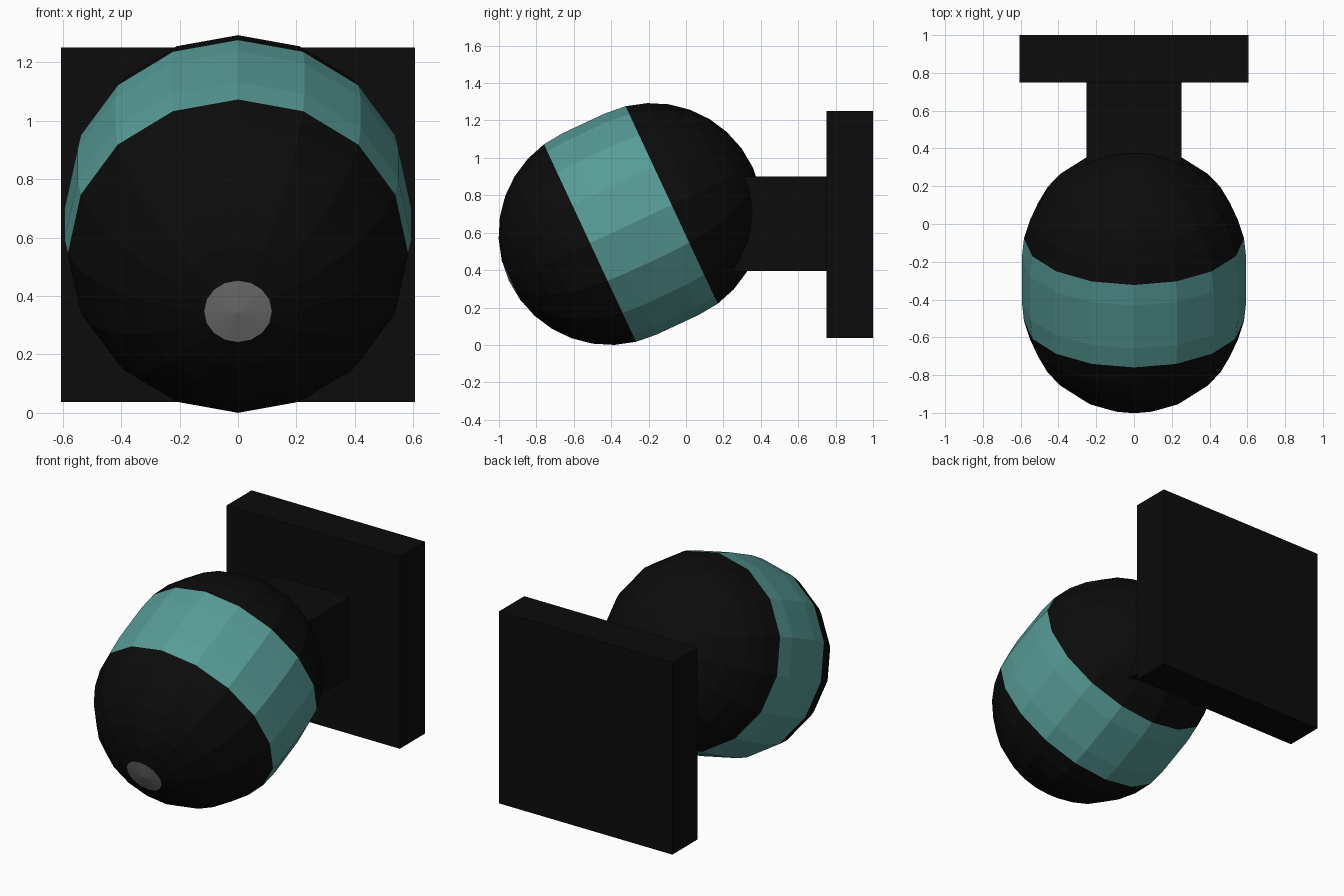
import bpy, bmesh, math
from mathutils import Matrix

if "Cube" in bpy.data.objects:
    bpy.data.objects.remove(bpy.data.objects["Cube"])


def material(name, rgb):
    m = bpy.data.materials.new(name)
    m.diffuse_color = (*rgb, 1)
    m.use_nodes = True
    m.node_tree.nodes["Principled BSDF"].inputs["Base Color"].default_value = m.diffuse_color
    return m


black = material("black", (0.0035, 0.0035, 0.0035))
teal = material("teal", (0.095, 0.33, 0.31))
grey = material("grey", (0.21, 0.21, 0.21))


def finish(bm, name, mats):
    bmesh.ops.recalc_face_normals(bm, faces=bm.faces)
    me = bpy.data.meshes.new(name)
    bm.to_mesh(me)
    bm.free()
    for m in mats:
        me.materials.append(m)
    ob = bpy.data.objects.new(name, me)
    bpy.context.collection.objects.link(ob)
    return ob


def box(name, lo, hi, mat):
    bm = bmesh.new()
    bmesh.ops.create_cube(bm, size=1)
    for v in bm.verts:
        v.co = [l + (c + 0.5) * (h - l) for c, l, h in zip(v.co, lo, hi)]
    return finish(bm, name, [mat])


# wall plate and square arm
box("wall_plate", (-0.605, 0.75, 0.037), (0.605, 1.0, 1.25), black)
box("arm", (-0.252, 0.15, 0.395), (0.252, 0.75, 0.9), black)

# capsule head: half profile revolved in 16 steps about its own axis
R, HALF, SIDES, STEPS = 0.594, 0.125, 16, 8
profile = []
for sign in (1, -1):
    for i in range(STEPS + 1):
        k = i if sign == 1 else STEPS - i
        a = math.radians(90 * k / STEPS)          # 0 at the pole
        profile.append((R * math.sin(a), sign * (HALF + R * math.cos(a))))

bm = bmesh.new()
verts = [bm.verts.new((r, 0, z)) for r, z in profile]
edges = [bm.edges.new(pair) for pair in zip(verts, verts[1:])]
bmesh.ops.spin(bm, geom=verts + edges, cent=(0, 0, 0), axis=(0, 0, 1),
               angle=math.tau, steps=SIDES, use_duplicate=False)
bmesh.ops.remove_doubles(bm, verts=bm.verts, dist=1e-4)

# teal band round the middle, grey lens at the front pole
band_edge = HALF + R * math.sin(math.radians(90 / STEPS)) + 0.001
lens_edge = HALF + R * math.cos(math.radians(90 / STEPS)) - 0.001
for f in bm.faces:
    zs = [v.co.z for v in f.verts]
    if max(abs(z) for z in zs) < band_edge:
        f.material_index = 1
    elif min(zs) > lens_edge:
        f.material_index = 2

# tip the head forward and down
head = Matrix.Translation((0, -0.295, 0.6465)) @ Matrix.Rotation(math.radians(115), 4, 'X')
bm.transform(head)
finish(bm, "camera_head", [black, teal, grey])
